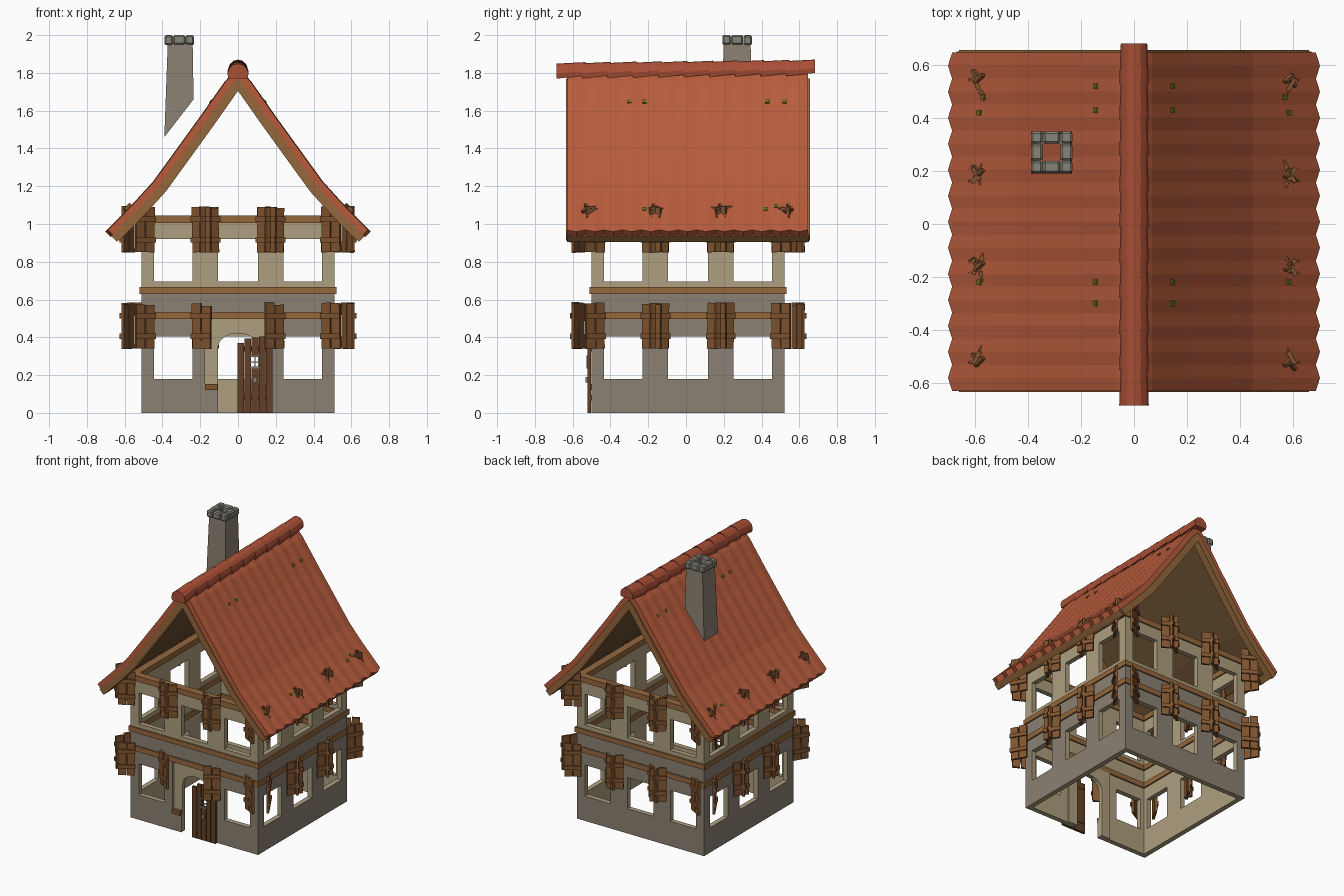
import bpy, bmesh, math, random
from mathutils import Matrix, Vector

if "Cube" in bpy.data.objects:
    bpy.data.objects.remove(bpy.data.objects["Cube"])

random.seed(3)
T = Matrix.Translation


def R(deg, axis='Z'):
    return Matrix.Rotation(math.radians(deg), 4, axis)


def mat(name, r, g, b):
    m = bpy.data.materials.new(name)
    lin = [((c / 255 + 0.055) / 1.055) ** 2.4 for c in (r, g, b)]
    m.diffuse_color = (*lin, 1)
    m.use_nodes = True
    m.node_tree.nodes["Principled BSDF"].inputs["Base Color"].default_value = m.diffuse_color
    return m


ROOF = mat("roof red", 184, 92, 60)
RIDGE = mat("ridge red", 170, 80, 54)
WOOD = mat("beam brown", 148, 103, 60)
SHUT = mat("shutter brown", 128, 84, 48)
DOOR = mat("door dark brown", 98, 64, 38)
DECK = mat("underside brown", 104, 78, 48)
GREY = mat("plaster grey", 140, 129, 115)
CREAM = mat("plaster cream", 174, 159, 127)
STONE = mat("cap stone grey", 134, 133, 122)
MOSS = mat("moss green", 100, 112, 30)


def finish(name, bm, *mats):
    me = bpy.data.meshes.new(name)
    bm.to_mesh(me)
    bm.free()
    for m in mats:
        me.materials.append(m)
    ob = bpy.data.objects.new(name, me)
    bpy.context.collection.objects.link(ob)
    return ob


def boxes(name, items, m, bevel=0):
    """items: (frame matrix, centre, size)"""
    bm = bmesh.new()
    for frame, c, s in items:
        bmesh.ops.create_cube(bm, size=1, matrix=frame @ T(c) @ Matrix.Diagonal((*s, 1)))
    ob = finish(name, bm, m)
    if bevel:
        mod = ob.modifiers.new("bevel", 'BEVEL')
        mod.width, mod.segments = bevel, 1
    return ob


I = Matrix()
H, CY = 0.511, 0.011                      # half width of the house, y centre
WALLS = [T((0, CY, 0)) @ R(90 * k) for k in range(4)]   # 0 front, 1 right, 2 back, 3 left

# walls: one gridded shell with window and door cells left out
US = [-H, -.445, -.24, -.175, -.105, .105, .175, .24, .445, H]
ZS = [0, .13, .18, .405, .50, .65, .695, .92, 1.04]
bm = bmesh.new()
for k, W in enumerate(WALLS):
    for i in range(len(US) - 1):
        for j in range(len(ZS) - 1):
            u, z = (US[i] + US[i + 1]) / 2, (ZS[j] + ZS[j + 1]) / 2
            window = (abs(u) < .105 or .24 < abs(u) < .445) and (.18 < z < .405 or .695 < z < .92)
            door = k == 0 and z < .5 and (abs(u) < .105 or (abs(u) < .175 and z > .13))
            if window or door:
                continue
            vs = [bm.verts.new(W @ Vector((a, -H, b))) for a, b in
                  ((US[i], ZS[j]), (US[i + 1], ZS[j]), (US[i + 1], ZS[j + 1]), (US[i], ZS[j + 1]))]
            bm.faces.new(vs).material_index = 0 if z < .65 else 1
bmesh.ops.remove_doubles(bm, verts=bm.verts, dist=1e-4)
walls = finish("walls", bm, GREY, CREAM)
sol = walls.modifiers.new("thickness", 'SOLIDIFY')
sol.thickness, sol.offset, sol.use_even_offset = .035, -1, True
sol.material_offset = sol.material_offset_rim = 1

# arched doorway panel, set back in the front wall
bm = bmesh.new()
arch = [(-.105 * math.cos(a), .35 + .072 * math.sin(a)) for a in [math.pi * i / 8 for i in range(9)]]
pts = [(-.175, 0), (-.105, 0)] + arch + [(.105, 0), (.175, 0), (.175, .5), (-.175, .5)]
f = bm.faces.new([bm.verts.new((x, -.485, z)) for x, z in pts])
ex = bmesh.ops.extrude_face_region(bm, geom=[f])
bmesh.ops.translate(bm, vec=(0, .03, 0), verts=[v for v in ex['geom'] if isinstance(v, bmesh.types.BMVert)])
bmesh.ops.recalc_face_normals(bm, faces=bm.faces)
finish("doorway_arch", bm, CREAM)
boxes("doorway_sills", [(I, (s * .142, -.49, .137), (.066, .04, .032)) for s in (-1, 1)], SHUT)

# plank door standing ajar in front of the wall, with a barred peephole
items = []
for i, h in enumerate((.37, .395, .40, .405, .395)):
    x = .014 + i * .038
    spans = [(0, .245), (.295, h)] if i == 2 else [(0, h)]
    items += [(I, (x, -.512, (a + b) / 2), (.035, .018, b - a)) for a, b in spans]
items += [(I, (.09, -.502, z), (.18, .006, .03)) for z in (.08, .34)]
boxes("door", items, DOOR)
boxes("door_ironwork", [(I, (.09, -.523, .27), (.006, .006, .06)), (I, (.09, -.523, .27), (.05, .006, .006)),
                        (I, (.09, -.525, .175), (.022, .014, .03)),
                        (I, (.09, -.523, .24), (.05, .006, .008)), (I, (.09, -.523, .30), (.05, .006, .008))], STONE)

# horizontal timber rings
boxes("timber_rings", [(W, (0, -H + .0175, z), (2 * H + .02, .055, h)) for W in WALLS
                       for z, h in ((.515, .038), (.648, .036), (1.025, .04))], WOOD)

# pairs of half-open shutters beside every window
planks, battens = [], []
for k, W in enumerate(WALLS):
    for z0 in (.34, .85):
        for e, s in ((-.445, -1), (-.24, 1), (-.105, -1), (.105, 1), (.24, -1), (.445, 1)):
            if k == 0 and z0 < .5 and abs(e) < .2:
                continue
            F = W @ T((e, -H - .043, z0 + .12)) @ R(-30 * s)
            for c in (.027, .085):
                j = random.uniform(-.012, .006)
                planks.append((F @ R(random.uniform(-1.5, 1.5), 'Y'), (s * c, 0, j / 2), (.053, .016, .24 + j)))
            for dz in (-.055, .055):
                battens.append((F, (s * .056, -.012, dz), (.118, .01, .028)))
boxes("shutter_planks", planks, SHUT)
boxes("shutter_battens", battens, SHUT)

# roof: curved profile, layers made by offsetting it inwards
HALF = [(0, 1.83), (.07, 1.755), (.2, 1.57), (.37, 1.335), (.45, 1.225), (.55, 1.115), (.69, .972)]
PROF = [Vector((-x, z)) for x, z in HALF[:0:-1]] + [Vector(p) for p in HALF]


def offset(d, extend):
    out = []
    n = len(PROF)
    for i, p in enumerate(PROF):
        t0 = (p - PROF[i - 1]).normalized() if i else (PROF[1] - p).normalized()
        t1 = (PROF[i + 1] - p).normalized() if i < n - 1 else t0
        nor = Vector((t0.y + t1.y, -t0.x - t1.x)).normalized()
        q = p + nor * d / max(.4, nor.dot(Vector((t1.y, -t1.x))))
        if i in (0, n - 1):
            q = q + (t1 if i else -t1) * extend
        out.append(q)
    return out


def roof_layer(name, m, d0, d1, ys, tooth=0, groove=0):
    bm = bmesh.new()
    rings = []
    for i, y in enumerate(ys):
        e, g = (tooth, 0) if i % 2 else (0, groove)
        ring = [(bm.verts.new((a.x, y, a.y)), bm.verts.new((b.x, y, b.y)))
                for a, b in zip(offset(d0 + g, e), offset(d1, e))]
        rings.append(ring)
    for r in rings[0], rings[-1]:
        for p, q in zip(r, r[1:]):
            bm.faces.new((p[0], q[0], q[1], p[1]))
    for r, s in zip(rings, rings[1:]):
        for i in range(len(r) - 1):
            for c in (0, 1):
                bm.faces.new((r[i][c], r[i + 1][c], s[i + 1][c], s[i][c]))
        for i in (0, -1):
            bm.faces.new((r[i][0], r[i][1], s[i][1], s[i][0]))
    bmesh.ops.recalc_face_normals(bm, faces=bm.faces)
    return finish(name, bm, m)


N = 26
roof_layer("roof_tiles", ROOF, 0, .04, [-.63 + 1.277 * i / N for i in range(N + 1)], .018, .004)
roof_layer("roof_decking", DECK, .04, .058, [-.60, .62])
roof_layer("front_bargeboard", WOOD, .04, .086, [-.635, -.585])
roof_layer("back_bargeboard", WOOD, .04, .086, [.607, .657])
boxes("eave_boards", [(T((s * .638, CY, .938)) @ R(s * 45, 'Y'), (0, 0, 0), (.05, 1.28, .043)) for s in (-1, 1)], WOOD)

# overlapping half-round ridge tiles, each tipped up towards the back
bm = bmesh.new()
for i in range(10):
    y0, zc = -.685 + i * .135, 1.793 + i * .0015
    ends = []
    for y, dz, r in ((y0, 0, .056), (y0 + .152, .014, .05)):
        ends.append([bm.verts.new((r * math.cos(a), y, zc + dz + r * math.sin(a)))
                     for a in [math.radians(-25 + 230 * j / 8) for j in range(9)]])
    a, b = ends
    bm.faces.new(a)
    bm.faces.new(b[::-1])
    for j in range(9):
        bm.faces.new((a[j - 1], b[j - 1], b[j], a[j]))
bmesh.ops.recalc_face_normals(bm, faces=bm.faces)
finish("ridge_tiles", bm, RIDGE)


def on_roof(x, y):
    """frame lying on the roof surface, local z outwards"""
    for (x0, z0), (x1, z1) in zip(HALF, HALF[1:]):
        if x0 <= abs(x) <= x1:
            z = z0 + (z1 - z0) * (abs(x) - x0) / (x1 - x0)
            tilt = math.degrees(math.atan2(z0 - z1, x1 - x0))
            return T((x, y, z)) @ R(math.copysign(tilt, x), 'Y')


# small crossed pegs near the eaves and tufts of moss
boxes("roof_pegs", [(on_roof(s * .58, y) @ R(a), (s * dx, 0, .006), (.05, .012, .02))
                    for s in (-1, 1) for y in (-.52, -.16, .19, .55) for a, dx in ((35, 0), (-40, .02))], SHUT)
boxes("moss", [(on_roof(s * x, y), (0, 0, .001), (.02, .022, .007)) for s in (-1, 1)
               for x, y in ((.145, -.3), (.145, -.22), (.145, .43), (.145, .52), (.585, .42), (.57, .48), (.585, -.22))], MOSS)

# hollow chimney with its foot cut parallel to the roof slope
bm = bmesh.new()


def loop(x0, x1, y0, y1, z0, z1):
    return [bm.verts.new(p) for p in ((x0, y0, z0), (x1, y0, z1), (x1, y1, z1), (x0, y1, z0))]


L = [loop(-.39, -.235, .19, .35, 1.46, 1.66), loop(-.372, -.24, .2, .342, 1.955, 1.955),
     loop(-.345, -.277, .237, .305, 1.955, 1.955), loop(-.345, -.277, .237, .305, 1.52, 1.608)]
for a, b in zip(L, L[1:] + L[:1]):
    for i in range(4):
        bm.faces.new((a[i - 1], a[i], b[i], b[i - 1]))
bmesh.ops.recalc_face_normals(bm, faces=bm.faces)
finish("chimney", bm, GREY)
cells = [(-.056, .045), (0, .064), (.056, .045)]
boxes("chimney_cap", [(I, (-.311 + cx, .271 + cy, 1.975 + random.uniform(-.003, 0)), (w, d, .05))
                      for cx, w in cells for cy, d in cells if cx or cy], STONE, .008)
